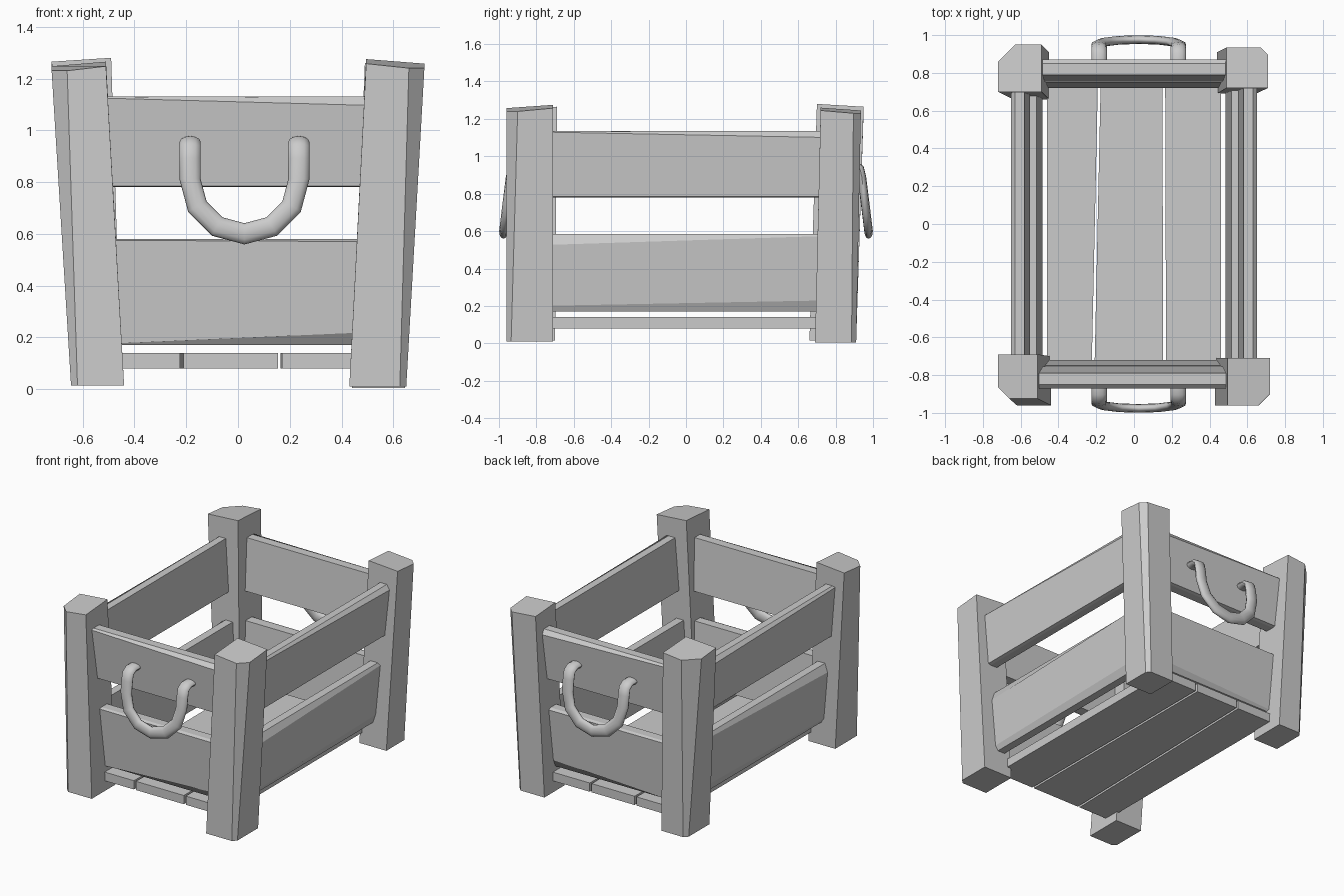
import bpy, bmesh, math
from mathutils import Vector

cube = bpy.data.objects.get("Cube")
if cube:
    bpy.data.objects.remove(cube)

grey = bpy.data.materials.new("plain grey")
grey.use_nodes = True
GREY = (0.6, 0.6, 0.6, 1)
grey.diffuse_color = GREY
grey.node_tree.nodes["Principled BSDF"].inputs["Base Color"].default_value = GREY


def loft(name, rings):
    """Solid skinned through matching rings of points, with end caps."""
    bm = bmesh.new()
    loops = [[bm.verts.new(p) for p in ring] for ring in rings]
    n = len(loops[0])
    for a, b in zip(loops, loops[1:]):
        for i in range(n):
            j = (i + 1) % n
            bm.faces.new((a[i], a[j], b[j], b[i]))
    bm.faces.new(loops[0][::-1])
    bm.faces.new(loops[-1])
    bmesh.ops.recalc_face_normals(bm, faces=bm.faces)
    mesh = bpy.data.meshes.new(name)
    bm.to_mesh(mesh)
    bm.free()
    mesh.materials.append(grey)
    obj = bpy.data.objects.new(name, mesh)
    bpy.context.collection.objects.link(obj)
    return obj


def post(name, sx, sy, bottom, top, z_low, z_in, z_out, cut):
    """Leaning corner post; bottom and top are (inner x, outer x, inner y, outer y)."""
    def ring(box, c, zi, zo):
        xi, xo, yi, yo = box
        zm = (zi + zo) / 2
        pts = [(xi, yi, zi), (xo, yi, zm), (xo, yo - c, zo), (xo - c, yo, zo), (xi, yo, zm)]
        return [(sx * x, sy * y, z) for x, y, z in pts]
    loft(name, [ring(bottom, 0.025, z_low, z_low), ring(top, cut, z_in, z_out)])


post("front_right_post", -1, -1, (0.44, 0.645, 0.70, 0.96), (0.51, 0.72, 0.69, 0.925),
     0.015, 1.265, 1.23, 0.06)
post("front_left_post", 1, -1, (0.43, 0.65, 0.71, 0.96), (0.495, 0.72, 0.71, 0.96),
     0.01, 1.275, 1.24, 0.06)
post("back_left_post", 1, 1, (0.44, 0.645, 0.69, 0.91), (0.49, 0.71, 0.72, 0.935),
     0.005, 1.26, 1.23, 0.04)
post("back_right_post", -1, 1, (0.45, 0.64, 0.66, 0.91), (0.49, 0.72, 0.70, 0.95),
     0.015, 1.28, 1.25, 0.09)


def board(name, along_x, sign, inner, thick, z0, z1, half, cuts):
    """Leaning wall board; inner holds the inside offset at bottom and top."""
    rings = []
    for end, (low, high) in zip((-1, 1), cuts):
        a, b = inner
        section = [(a, z0), (a + thick - 0.02, z0), (a + thick, z0 + low),
                   (b + thick, z1 - high), (b + thick - 0.02, z1), (b, z1)]
        rings.append([(end * half, sign * d, z) if along_x else (sign * d, end * half, z)
                      for d, z in section])
    loft(name, rings)


UPPER_CUT = ((0.005, 0.005), (0.005, 0.035))
LOWER_CUT = ((0.005, 0.005), (0.05, 0.01))
SIDE_CUT = ((0.03, 0.06), (0.06, 0.01))
for side, s in (("front", -1), ("back", 1)):
    board(side + "_upper_board", True, s, (0.755, 0.79), 0.08, 0.78, 1.13, 0.55, UPPER_CUT)
    board(side + "_lower_board", True, s, (0.72, 0.75), 0.08, 0.17, 0.58, 0.51, LOWER_CUT)
for side, s in (("left", 1), ("right", -1)):
    board(side + "_upper_board", False, s, (0.55, 0.58), 0.07, 0.78, 1.135, 0.78, UPPER_CUT)
    board(side + "_lower_board", False, s, (0.485, 0.515), 0.075, 0.17, 0.585, 0.78, SIDE_CUT)

# Floor planks with tapering gaps: x limits at the front, then at the back
PLANKS = (("right", -0.46, -0.225, -0.46, -0.19),
          ("middle", -0.21, 0.155, -0.175, 0.15),
          ("left", 0.17, 0.46, 0.165, 0.46))
for side, f0, f1, b0, b1 in PLANKS:
    loft(side + "_floor_plank",
         [[(x0, y, 0.08), (x1, y, 0.08), (x1, y, 0.14), (x0, y, 0.14)]
          for y, x0, x1 in ((-0.81, f0, f1), (0.81, b0, b1))])


def handle(name, s):
    """Hanging U-shaped grip with an oval section, its ends turned into the board."""
    cx, cz, r = 0.025, 0.81, 0.21
    path = []
    hook = [(0.85, 0.955), (0.90, 0.955), (0.93, 0.935), (0.94, 0.89)]
    path += [(Vector((cx - r, s * y, z)), Vector((1, 0, 0))) for y, z in hook]
    for i in range(7):
        a = math.pi + math.pi * i / 6
        z = cz + r * math.sin(a)
        out = 0.94 + (0.89 - z) * 0.125
        path.append((Vector((cx + r * math.cos(a), s * out, z)),
                     Vector((-math.cos(a), 0, -math.sin(a)))))
    path += [(Vector((cx + r, s * y, z)), Vector((-1, 0, 0))) for y, z in hook[::-1]]
    rings = []
    for i, (p, wide) in enumerate(path):
        t = (path[min(i + 1, len(path) - 1)][0] - path[max(i - 1, 0)][0]).normalized()
        thin = t.cross(wide).normalized()
        angles = [math.tau * k / 12 for k in range(12)]
        rings.append([p + wide * 0.041 * math.cos(q) + thin * 0.023 * math.sin(q)
                      for q in angles])
    obj = loft(name, rings)
    bpy.ops.object.select_all(action="DESELECT")
    obj.select_set(True)
    bpy.context.view_layer.objects.active = obj
    bpy.ops.object.shade_smooth_by_angle(angle=math.radians(50))


handle("front_handle", -1)
handle("back_handle", 1)
